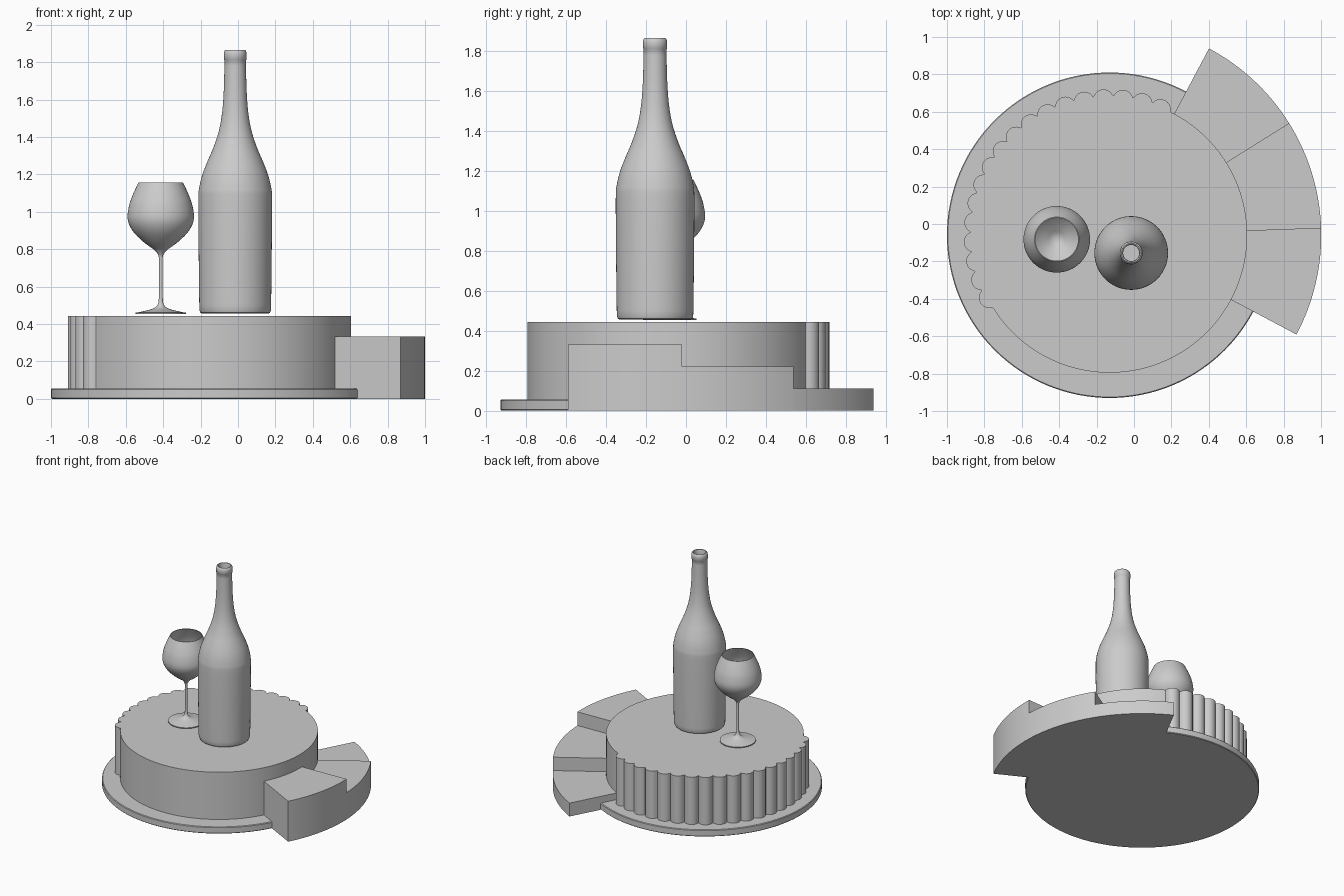
import bpy
import bmesh
from math import cos, sin, sqrt, radians, pi

cube = bpy.data.objects.get("Cube")
if cube:
    bpy.data.objects.remove(cube, do_unlink=True)

grey = bpy.data.materials.new("plain grey")
grey.use_nodes = True
COLOUR = (0.6, 0.6, 0.6, 1)
grey.diffuse_color = COLOUR
grey.node_tree.nodes["Principled BSDF"].inputs["Base Color"].default_value = COLOUR

CENTRE = (-0.13, -0.06, 0)
DRUM_R = 0.735


def finish(bm, name, location, angle=30):
    """Turn a bmesh into a smooth-shaded object with sharp edges kept."""
    bmesh.ops.recalc_face_normals(bm, faces=bm.faces)
    mesh = bpy.data.meshes.new(name)
    bm.to_mesh(mesh)
    bm.free()
    mesh.materials.append(grey)
    obj = bpy.data.objects.new(name, mesh)
    obj.location = location
    bpy.context.collection.objects.link(obj)
    bpy.ops.object.select_all(action='DESELECT')
    obj.select_set(True)
    bpy.context.view_layer.objects.active = obj
    bpy.ops.object.shade_smooth_by_angle(angle=radians(angle))
    return obj


def prism(name, outline, bottom, top):
    """Extrude a flat outline upward."""
    bm = bmesh.new()
    face = bm.faces.new([bm.verts.new((x, y, bottom)) for x, y in outline])
    made = bmesh.ops.extrude_face_region(bm, geom=[face])
    moved = [v for v in made["geom"] if isinstance(v, bmesh.types.BMVert)]
    bmesh.ops.translate(bm, verts=moved, vec=(0, 0, top - bottom))
    return finish(bm, name, CENTRE)


def smooth_path(points, steps=4):
    """Catmull-Rom curve through profile points."""
    path = []
    for i in range(len(points) - 1):
        a, b = points[max(i - 1, 0)], points[i]
        c, d = points[i + 1], points[min(i + 2, len(points) - 1)]
        for s in range(steps):
            t = s / steps
            path.append(tuple(0.5 * (2 * q + (r - p) * t
                        + (2 * p - 5 * q + 4 * r - w) * t * t
                        + (3 * q - p - 3 * r + w) * t ** 3)
                        for p, q, r, w in zip(a, b, c, d)))
    return path + [points[-1]]


def lathe(name, profile, location, segments=64, angle=40):
    """Spin a (radius, height) profile about its vertical axis."""
    bm = bmesh.new()
    verts = [bm.verts.new((max(r, 0), 0, z)) for r, z in profile]
    edges = [bm.edges.new(pair) for pair in zip(verts, verts[1:])]
    bmesh.ops.spin(bm, geom=verts + edges, cent=(0, 0, 0), axis=(0, 0, 1),
                   angle=2 * pi, steps=segments, use_duplicate=False)
    bmesh.ops.remove_doubles(bm, verts=bm.verts, dist=0.0002)
    return finish(bm, name, location, angle)


# Round base plate with a softened rim
lathe("base_plate", [(0, 0), (0.865, 0), (0.87, 0.005), (0.87, 0.05),
                     (0.865, 0.055), (0, 0.055)], CENTRE, 128)

# Drum with a fluted back and left edge
BUMP_R, BUMP_AT, PITCH = 0.055, 0.725, radians(8.2)
bumps = [radians(68) + i * PITCH for i in range(18)]
outline = []
for i in range(900):
    a = 2 * pi * i / 900
    radius = DRUM_R
    for b in bumps:
        off = BUMP_AT * sin(a - b)
        if abs(a - b) < PITCH and abs(off) < BUMP_R:
            radius = max(radius, BUMP_AT * cos(a - b) + sqrt(BUMP_R ** 2 - off ** 2))
    outline.append((radius * cos(a), radius * sin(a)))
prism("fluted_drum", outline, 0.055, 0.443)

# Three curved steps climbing toward the front
for i, height in enumerate((0.332, 0.22, 0.11)):
    angles = [radians(-28 + 30 * i + 30 * k / 16) for k in range(17)]
    ring = [(1.131 * cos(a), 1.131 * sin(a)) for a in angles]
    ring += [(DRUM_R * cos(a), DRUM_R * sin(a)) for a in reversed(angles)]
    prism(f"curved_step_{i + 1}", ring, 0, height)

# Bottle: body, shoulder, neck, lip and hollow inside
shoulder = smooth_path([(0.192, 0.50), (0.195, 0.75), (0.197, 1.06), (0.192, 1.13),
                        (0.175, 1.20), (0.148, 1.27), (0.118, 1.34), (0.088, 1.43),
                        (0.070, 1.53), (0.061, 1.65), (0.057, 1.81)])
inside = [(r - 0.014, z) for r, z in reversed(shoulder)]
lathe("bottle",
      [(0, 0.455), (0.175, 0.455), (0.186, 0.460), (0.191, 0.472)] + shoulder
      + [(0.061, 1.815), (0.061, 1.845), (0.058, 1.860), (0.052, 1.866),
         (0.046, 1.864), (0.043, 1.856)] + inside + [(0, 0.49)],
      (-0.015, -0.155, 0))

# Wine glass: foot, stem and open bowl
stem = smooth_path([(0.134, 0.460), (0.085, 0.470), (0.040, 0.483), (0.016, 0.505),
                    (0.010, 0.55), (0.009, 0.65), (0.010, 0.75), (0.017, 0.775),
                    (0.035, 0.797)])
bowl = smooth_path([(0.035, 0.797), (0.098, 0.843), (0.152, 0.900), (0.177, 0.960),
                    (0.170, 1.030), (0.150, 1.090), (0.119, 1.157)])
lining = [(r - 0.005, z + 0.006 * (1.157 - z) / 0.36) for r, z in reversed(bowl)]
lathe("wine_glass", [(0, 0.453), (0.134, 0.453)] + stem + bowl[1:]
      + lining + [(0, 0.795)], (-0.413, -0.082, 0))
